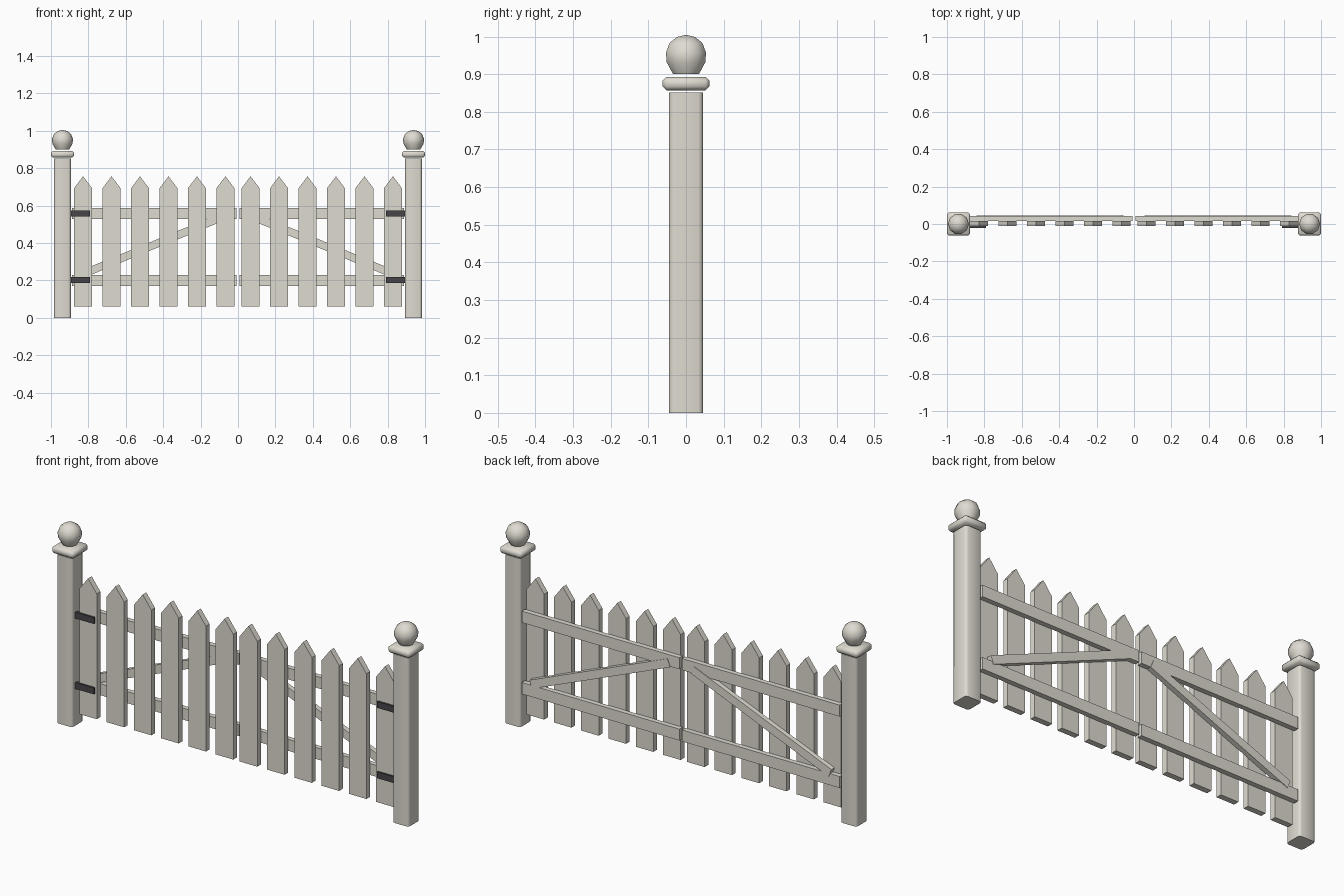
import bpy, bmesh, math
from mathutils import Matrix, Vector

if "Cube" in bpy.data.objects:
    bpy.data.objects.remove(bpy.data.objects["Cube"])


def material(name, rgb):
    m = bpy.data.materials.new(name)
    m.diffuse_color = (*rgb, 1)
    m.use_nodes = True
    m.node_tree.nodes["Principled BSDF"].inputs["Base Color"].default_value = m.diffuse_color
    return m


WOOD = material("weathered white paint", (0.74, 0.71, 0.64))
IRON = material("dark iron", (0.065, 0.06, 0.065))


def finish(name, bm, mat, smooth=None):
    bmesh.ops.recalc_face_normals(bm, faces=bm.faces[:])
    me = bpy.data.meshes.new(name)
    bm.to_mesh(me)
    bm.free()
    me.materials.append(mat)
    ob = bpy.data.objects.new(name, me)
    bpy.context.collection.objects.link(ob)
    if smooth:
        bpy.ops.object.select_all(action='DESELECT')
        ob.select_set(True)
        bpy.context.view_layer.objects.active = ob
        bpy.ops.object.shade_smooth_by_angle(angle=math.radians(smooth))
    return ob


def box(name, lo, hi, mat, bevel=0, segments=1, vertical_only=False):
    bm = bmesh.new()
    lo, hi = Vector(lo), Vector(hi)
    size = hi - lo
    bmesh.ops.create_cube(bm, size=1, matrix=Matrix.Translation((lo + hi) / 2)
                          @ Matrix.Diagonal((*size, 1)))
    if bevel:
        edges = [e for e in bm.edges if not vertical_only
                 or abs(e.verts[0].co.z - e.verts[1].co.z) > 0.1]
        bmesh.ops.bevel(bm, geom=edges, offset=bevel, segments=segments,
                        profile=0.5, affect='EDGES')
    return finish(name, bm, mat, 60 if bevel else None)


def plate(name, outline, y0, y1, mat):
    # extrude an x/z outline along y
    bm = bmesh.new()
    f = bm.faces.new([bm.verts.new((x, y0, z)) for x, z in outline])
    r = bmesh.ops.extrude_face_region(bm, geom=[f])
    bmesh.ops.translate(bm, vec=(0, y1 - y0, 0),
                        verts=[v for v in r['geom'] if isinstance(v, bmesh.types.BMVert)])
    return finish(name, bm, mat)


def lathe(name, profile, x, n, mat):
    bm = bmesh.new()
    vs = [bm.verts.new((r, 0, z)) for r, z in profile]
    es = [bm.edges.new(p) for p in zip(vs, vs[1:])]
    bmesh.ops.spin(bm, geom=vs + es, cent=(0, 0, 0), axis=(0, 0, 1),
                   angle=2 * math.pi, steps=n)
    bmesh.ops.remove_doubles(bm, verts=bm.verts[:], dist=1e-4)
    bmesh.ops.translate(bm, vec=(x, 0, 0), verts=bm.verts[:])
    return finish(name, bm, mat, 60)


for s, side in ((-1, "left"), (1, "right")):
    def sbox(name, x0, x1, y0, y1, z0, z1, mat, **kw):
        a, b = sorted((s * x0, s * x1))
        return box(f"{side}_{name}", (a, y0, z0), (b, y1, z1), mat, **kw)

    # post, cap and ball finial
    sbox("post", 0.894, 0.983, -0.045, 0.045, 0, 0.851, WOOD,
         bevel=0.012, segments=2, vertical_only=True)
    sbox("post_cap", 0.876, 1.0, -0.062, 0.062, 0.857, 0.893, WOOD, bevel=0.01)
    lathe(f"{side}_ball", [(0, 0.9), (0.036, 0.9), (0.054, 0.932), (0.056, 0.957),
                           (0.046, 0.983), (0.025, 0.999), (0, 1.005)],
          s * 0.9385, 10, WOOD)

    # pickets with pointed tops
    for i in range(6):
        c = s * (0.067 + 0.1523 * i)
        w = 0.049
        plate(f"{side}_picket_{i + 1}",
              [(c - w, 0.06), (c + w, 0.06), (c + w, 0.692), (c, 0.757), (c - w, 0.692)],
              -0.012, 0.017, WOOD)

    # rails
    sbox("top_rail", 0.007, 0.887, 0.017, 0.042, 0.53, 0.588, WOOD)
    sbox("bottom_rail", 0.007, 0.887, 0.017, 0.042, 0.17, 0.228, WOOD)

    # diagonal brace
    a, b = Vector((s * 0.835, 0.233)), Vector((s * 0.065, 0.547))
    d = (b - a).normalized()
    n = Vector((-d.y, d.x)) * 0.021
    plate(f"{side}_brace", [a - n, b - n, b + n, a + n], 0.02, 0.045, WOOD)

    # hinges
    for label, z in (("top", 0.557), ("bottom", 0.202)):
        sbox(f"{label}_hinge", 0.79, 0.895, -0.021, -0.005, z - 0.016, z + 0.016, IRON)
